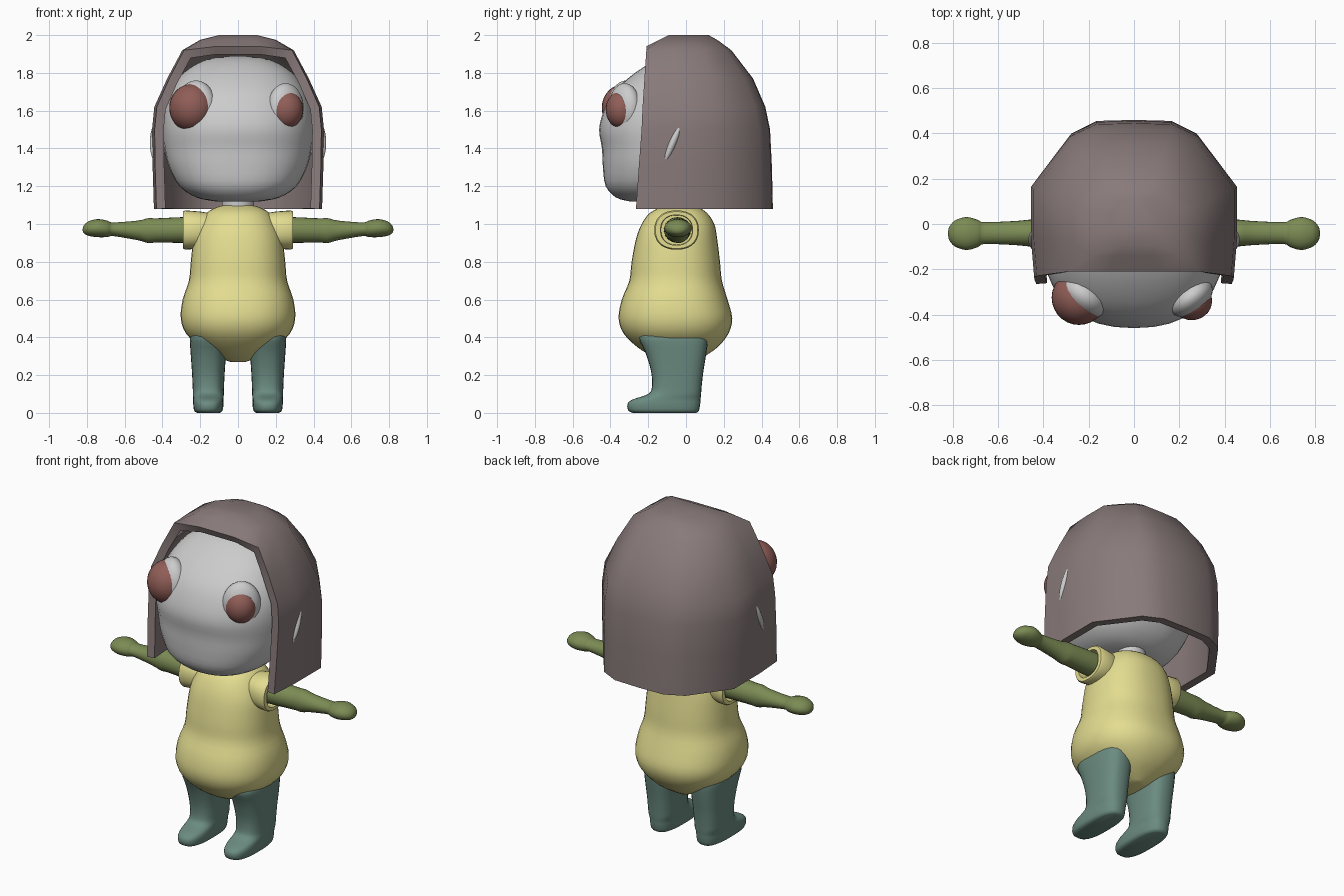
import bpy, bmesh, math
from mathutils import Matrix, Vector

if "Cube" in bpy.data.objects:
    bpy.data.objects.remove(bpy.data.objects["Cube"])


def mat(name, rgb):
    m = bpy.data.materials.new(name)
    m.diffuse_color = (*rgb, 1)
    m.use_nodes = True
    m.node_tree.nodes["Principled BSDF"].inputs["Base Color"].default_value = m.diffuse_color
    return m


HAIR = mat("hair_brown", (0.25, 0.195, 0.195))
SHIRT = mat("shirt_yellow", (0.77, 0.72, 0.28))
SKIN = mat("arm_olive", (0.20, 0.26, 0.09))
TROUSER = mat("leg_teal", (0.147, 0.26, 0.216))
EYE = mat("eye_red", (0.28, 0.11, 0.095))


def finish(bm, name, material=None, mirror=False, solid=0, angle=40):
    bmesh.ops.recalc_face_normals(bm, faces=bm.faces[:])
    me = bpy.data.meshes.new(name)
    bm.to_mesh(me)
    bm.free()
    ob = bpy.data.objects.new(name, me)
    bpy.context.collection.objects.link(ob)
    if material:
        me.materials.append(material)
    bpy.ops.object.select_all(action='DESELECT')
    ob.select_set(True)
    bpy.context.view_layer.objects.active = ob
    if solid:
        s = ob.modifiers.new("thickness", 'SOLIDIFY')
        s.thickness, s.offset, s.use_even_offset = solid, -1, True
        bpy.ops.object.modifier_apply(modifier=s.name)
    bpy.ops.object.shade_smooth_by_angle(angle=math.radians(angle))
    if mirror:
        ob.modifiers.new("mirror", 'MIRROR').use_clip = False
    return ob


def smooth_rows(rows, n):
    """Catmull-Rom interpolation between profile rows."""
    out = []
    for i in range(len(rows) - 1):
        p = [Vector(rows[max(0, min(len(rows) - 1, i + k))]) for k in (-1, 0, 1, 2)]
        for j in range(n):
            t = j / n
            out.append(0.5 * (2 * p[1] + (p[2] - p[0]) * t
                              + (2 * p[0] - 5 * p[1] + 4 * p[2] - p[3]) * t * t
                              + (3 * p[1] - p[0] - 3 * p[2] + p[3]) * t ** 3))
    return out + [Vector(rows[-1])]


def loft(name, rows, axis='Z', power=2.3, steps=3, sides=28, **kw):
    """Rows are (position, centre a, radius a, centre b, radius b)."""
    bm = bmesh.new()
    rings = []
    for t, ca, ra, cb, rb in (smooth_rows(rows, steps) if steps > 1 else rows):
        ring = []
        for k in range(sides):
            c, s = (f(2 * math.pi * k / sides) for f in (math.cos, math.sin))
            a = ca + ra * math.copysign(abs(c) ** (2 / power), c)
            b = cb + rb * math.copysign(abs(s) ** (2 / power), s)
            ring.append(bm.verts.new((a, b, t) if axis == 'Z' else (t, a, b)))
        rings.append(ring)
    for r0, r1 in zip(rings, rings[1:]):
        for k in range(sides):
            j = (k + 1) % sides
            bm.faces.new((r0[k], r0[j], r1[j], r1[k]))
    bm.faces.new(rings[0])
    bm.faces.new(rings[-1])
    return finish(bm, name, **kw)


def ellipsoid(name, centre, radii, rot=0, axis='Z', **kw):
    bm = bmesh.new()
    m = (Matrix.Translation(centre) @ Matrix.Rotation(rot, 4, axis)
         @ Matrix.Diagonal((*radii, 1)))
    bmesh.ops.create_uvsphere(bm, u_segments=28, v_segments=18, radius=1, matrix=m)
    return finish(bm, name, **kw)


def front_back(rows, cx=0):
    """(z, half width, front y, back y) to loft rows."""
    return [(z, cx, w, (f + b) / 2, (b - f) / 2) for z, w, f, b in rows]


# Head
loft("head", front_back([
    (1.12, .12, -.30, .0), (1.14, .22, -.37, .08), (1.20, .31, -.425, .16),
    (1.30, .365, -.44, .22), (1.40, .39, -.445, .27), (1.50, .40, -.46, .30),
    (1.60, .395, -.435, .30), (1.70, .36, -.38, .27), (1.80, .29, -.27, .20),
    (1.87, .17, -.15, .10), (1.89, .03, -.05, .01)]), sides=36)
loft("neck", [(1.0, 0, .085, -.03, .085), (1.18, 0, .085, -.03, .085)], steps=1, power=2)
ellipsoid("ears", (.425, -.07, 1.43), (.042, .025, .12), -.4, 'X', mirror=True)

# Eyes with lids, the left one larger
ellipsoid("left_eye", (-.243, -.325, 1.615), (.121, .121, .127), material=EYE)
ellipsoid("left_eyelid", (-.222, -.315, 1.61), (.122, .085, .15), -.65)
ellipsoid("right_eye", (.255, -.34, 1.605), (.09, .085, .1), material=EYE)
ellipsoid("right_eyelid", (.252, -.325, 1.612), (.108, .07, .133), .65)

# Hair: U-shaped rows, open at the front below the fringe and at the bottom
hair_rows = [(1.08, .445, -.265, .46), (1.30, .452, -.25, .455), (1.50, .455, -.235, .445),
             (1.62, .443, -.23, .42), (1.77, .375, -.22, .355), (1.92, .295, -.21, .24),
             (1.975, .20, -.14, .165), (2.0, .10, -.09, .12)]
OPEN_ROWS = 5
bm = bmesh.new()
rings = []
for i, (z, w, f, b) in enumerate(hair_rows):
    half = [(.40, f, .02 if i == OPEN_ROWS else 0), (.97, f, 0), (1, f * .3, 0),
            (1, b * .37, 0), (.62, b * .87, 0), (.37, b * .99, 0)]
    pts = half + [(0, b, 0)] + [(-x, y, dz) for x, y, dz in reversed(half)]
    rings.append([bm.verts.new((x * w, y, z + dz)) for x, y, dz in pts])
n = len(rings[0])
for i, (r0, r1) in enumerate(zip(rings, rings[1:])):
    for k in range(n):
        if i < OPEN_ROWS and k in (0, n - 2, n - 1):
            continue
        j = (k + 1) % n
        bm.faces.new((r0[k], r0[j], r1[j], r1[k]))
bm.faces.new(rings[-1])
bmesh.ops.delete(bm, geom=[v for v in bm.verts if not v.link_faces], context='VERTS')
finish(bm, "hair", material=HAIR, solid=.048, angle=42)

# Shirt
loft("shirt_body", front_back([
    (.27, .04, -.10, .05), (.30, .12, -.18, .10), (.35, .20, -.26, .17),
    (.42, .275, -.33, .225), (.50, .303, -.357, .245), (.60, .293, -.34, .22),
    (.70, .26, -.30, .19), (.80, .25, -.288, .18), (.92, .235, -.265, .165),
    (1.0, .205, -.235, .15), (1.06, .165, -.19, .11), (1.09, .11, -.13, .06),
    (1.10, .07, -.10, .03)]), sides=36, material=SHIRT)
loft("sleeves", [(.10, -.05, .09, .965, .085), (.20, -.05, .108, .968, .098),
                 (.28, -.05, .118, .968, .104), (.29, -.05, .112, .968, .098),
                 (.29, -.05, .085, .968, .08), (.24, -.05, .082, .968, .078)],
     axis='X', steps=1, material=SHIRT, mirror=True)

# Arms with fists
loft("arms", [(.18, -.045, .072, .968, .068), (.30, -.045, .07, .968, .068),
              (.43, -.04, .061, .966, .064), (.475, -.04, .058, .965, .066),
              (.53, -.04, .053, .966, .052), (.66, -.04, .048, .972, .036),
              (.69, -.042, .06, .974, .043), (.74, -.042, .073, .978, .048),
              (.79, -.042, .058, .976, .039), (.815, -.042, .032, .972, .022),
              (.822, -.042, .008, .97, .006)],
     axis='X', power=2, sides=24, material=SKIN, mirror=True)

# Legs with feet
loft("legs", front_back([
    (0, .06, -.28, .055), (.012, .075, -.305, .068), (.045, .08, -.31, .075),
    (.07, .08, -.285, .077), (.10, .082, -.20, .08), (.14, .083, -.18, .083),
    (.22, .087, -.185, .092), (.32, .094, -.215, .108), (.40, .097, -.25, .115),
    (.43, .075, -.22, .09), (.45, .04, -.15, .04)], cx=.157),
    power=2.7, material=TROUSER, mirror=True)
